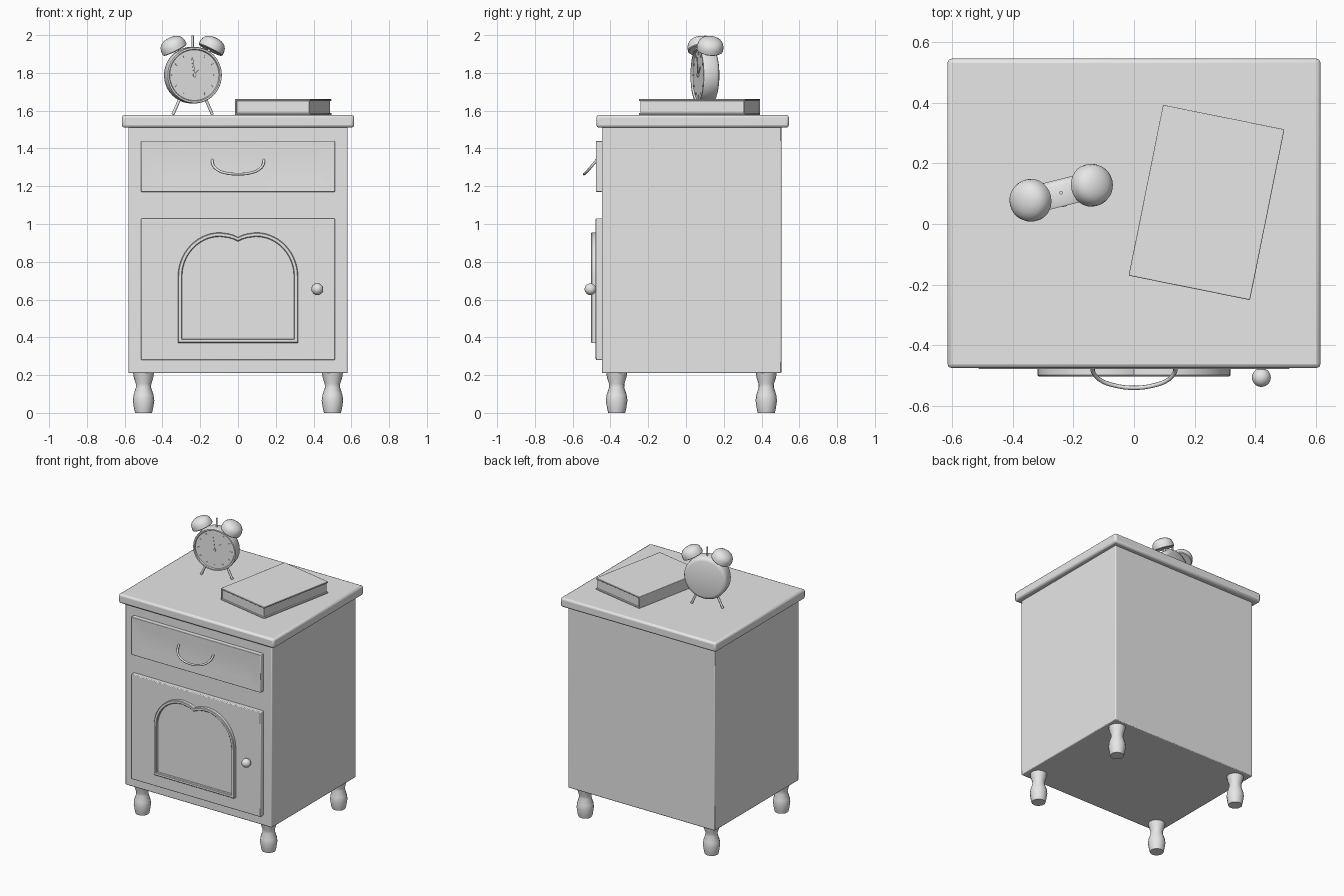
import bpy, bmesh, math
from mathutils import Matrix, Vector

if "Cube" in bpy.data.objects:
    bpy.data.objects.remove(bpy.data.objects["Cube"])

grey = bpy.data.materials.new("plain grey")
grey.diffuse_color = (0.8, 0.8, 0.8, 1)
grey.use_nodes = True
grey.node_tree.nodes["Principled BSDF"].inputs["Base Color"].default_value = grey.diffuse_color


def finish(name, bm, matrix=Matrix(), smooth=True, bevel=0):
    bmesh.ops.recalc_face_normals(bm, faces=bm.faces)
    me = bpy.data.meshes.new(name)
    bm.to_mesh(me)
    bm.free()
    me.materials.append(grey)
    ob = bpy.data.objects.new(name, me)
    bpy.context.collection.objects.link(ob)
    ob.matrix_world = matrix
    if bevel:
        mod = ob.modifiers.new("soft edges", 'BEVEL')
        mod.width, mod.segments, mod.limit_method = bevel, 2, 'ANGLE'
    if smooth:
        bpy.ops.object.select_all(action='DESELECT')
        ob.select_set(True)
        bpy.context.view_layer.objects.active = ob
        bpy.ops.object.shade_smooth_by_angle(angle=math.radians(40))
    return ob


def box_mesh(lo, hi):
    lo, hi = Vector(lo), Vector(hi)
    bm = bmesh.new()
    bmesh.ops.create_cube(bm, size=1)
    for v in bm.verts:
        v.co = (lo + hi) / 2 + v.co * (hi - lo)
    return bm


def box(name, lo, hi, bevel=0, matrix=Matrix()):
    return finish(name, box_mesh(lo, hi), matrix, bool(bevel), bevel)


def lathe(name, profile, matrix=Matrix(), steps=24):
    """Spin (radius, height) points about z."""
    bm = bmesh.new()
    vs = [bm.verts.new((r, 0, h)) for r, h in profile]
    es = [bm.edges.new(p) for p in zip(vs, vs[1:])]
    bmesh.ops.spin(bm, geom=vs + es, axis=(0, 0, 1), cent=(0, 0, 0),
                   angle=math.tau, steps=steps, use_duplicate=False)
    bmesh.ops.remove_doubles(bm, verts=bm.verts, dist=1e-5)
    return finish(name, bm, matrix)


def rod(name, a, b, r, matrix=Matrix(), sides=12):
    a, b = Vector(a), Vector(b)
    d = b - a
    m = Matrix.Translation(a) @ d.to_track_quat('Z', 'Y').to_matrix().to_4x4()
    return lathe(name, [(0, 0), (r, 0), (r, d.length), (0, d.length)], matrix @ m, sides)


# Cabinet body and top
box("cabinet_body", (-.58, -.446, .21), (.58, .505, 1.52), .006)
box("cabinet_top", (-.615, -.475, 1.51), (.615, .545, 1.577), .014)

# Turned feet
foot = [(0, 0), (.045, 0), (.05, .02), (.057, .065), (.053, .095), (.04, .135),
        (.041, .155), (.051, .185), (.056, .215), (0, .215)]
for x in (-.5, .5):
    for y in (-.367, .425):
        lathe("foot", foot, Matrix.Translation((x, y, 0)), 16)

# Drawer front with a shallow recessed panel
bm = box_mesh((-.513, -.478, 1.17), (.513, -.44, 1.44))
front = min(bm.faces, key=lambda f: f.calc_center_median().y)
bmesh.ops.inset_region(bm, faces=[front], thickness=.03)
for v in front.verts:
    v.co = (math.copysign(.41, v.co.x), -.472, 1.38 if v.co.z > 1.305 else 1.235)
finish("drawer_front", bm, bevel=.004)

# Door
box("door", (-.513, -.478, .28), (.513, -.44, 1.03), .005)

# Drawer pull: tilted bow
half = [(.137, -.472, 1.34), (.133, -.492, 1.315), (.11, -.515, 1.288),
        (.065, -.532, 1.27), (0, -.54, 1.264)]
path = [(-x, y, z) for x, y, z in half] + half[-2::-1]
cu = bpy.data.curves.new("drawer_pull", 'CURVE')
cu.dimensions, cu.bevel_depth, cu.bevel_resolution = '3D', .007, 2
cu.use_fill_caps = True
cu.materials.append(grey)
sp = cu.splines.new('BEZIER')
sp.bezier_points.add(len(path) - 1)
for p, co in zip(sp.bezier_points, path):
    p.co = co
    p.handle_left_type = p.handle_right_type = 'AUTO'
sp.resolution_u = 5
bpy.context.collection.objects.link(bpy.data.objects.new("drawer_pull", cu))

# Door knob
knob = [(0, -.02), (.013, -.02), (.013, .008)]
knob += [(.031 * math.sin(a), .03 - .031 * math.cos(a))
         for a in (math.radians(d) for d in range(30, 181, 15))]
lathe("door_knob", knob, Matrix.Translation((.42, -.476, .655)) @ Matrix.Rotation(math.pi / 2, 4, 'X'))


# Double-arched window in the door
def arch(inset):
    pts = [(.318 - inset, .37 + inset)]
    for i in range(15):
        a = math.pi / 2 * i / 14
        pts.append((.095 + (.223 - inset) * math.cos(a), .72 + (.235 - inset) * math.sin(a)))
    pts += [(.05, .949 - inset), (.02, .94 - inset), (0, .93 - inset)]
    return pts + [(-x, z) for x, z in pts[-2::-1]]


bm = bmesh.new()
rings = [[bm.verts.new((x, y, z)) for x, z in arch(i)]
         for i, y in ((0, -.47), (0, -.498), (.004, -.502), (.018, -.502), (.022, -.498), (.022, -.47))]
n = len(rings[0])
for a, b in zip(rings, rings[1:]):
    for i in range(n):
        j = (i + 1) % n
        bm.faces.new((a[i], a[j], b[j], b[i]))
finish("window_frame", bm)
bm = bmesh.new()
bm.faces.new([bm.verts.new((x, -.484, z)) for x, z in arch(.02)])
finish("window_pane", bm, smooth=False)

# Book: two covers, spine and page block
book = Matrix.Translation((.239, .071, 1.577)) @ Matrix.Rotation(math.radians(-11.4), 4, 'Z')
box("book_back_cover", (-.204, -.287, 0), (.204, .287, .01), .003, book)
box("book_front_cover", (-.204, -.287, .074), (.204, .287, .084), .003, book)
box("book_spine", (-.204, -.287, .002), (-.194, .287, .082), .003, book)
box("book_pages", (-.197, -.279, .008), (.196, .279, .076), 0, book)

# Alarm clock, built around its centre facing -y
clock = Matrix.Translation((-.24, .103, 1.788)) @ Matrix.Rotation(math.radians(14), 4, 'Z')
facing = clock @ Matrix.Rotation(math.pi / 2, 4, 'X')
lathe("clock_case", [(0, -.045), (.125, -.045), (.142, -.039), (.15, -.026), (.15, .037),
                     (.147, .045), (.138, .045), (.134, .036), (0, .036)], facing, 40)

# Dial marks and hands
for k in range(12):
    turn = clock @ Matrix.Rotation(math.tau * k / 12, 4, 'Y')
    size = .009 if k % 3 == 0 else .006
    box("dial_mark", (-.003, -.041, .115 - size), (.003, -.035, .115 + size), 0, turn)
for name, length, angle, y in (("minute_hand", .095, -8, -.044), ("hour_hand", .06, 45, -.041)):
    turn = clock @ Matrix.Rotation(math.radians(angle), 4, 'Y')
    box(name, (-.004, y, -.012), (.004, y + .003, length), 0, turn)
lathe("hand_hub", [(0, .034), (.008, .034), (.008, .047), (0, .047)], facing, 12)

# Bells, posts and legs, mirrored; hammer pin in the middle
bell = [(0, 0), (.066, 0), (.07, .004), (.07, .024), (.065, .043), (.054, .057),
        (.036, .067), (.018, .071), (0, .073)]
for s in (-1, 1):
    tilt = Matrix.Translation((.096 * s, 0, .132)) @ Matrix.Rotation(math.radians(27 * s), 4, 'Y')
    lathe("clock_bell", bell, clock @ tilt, 28)
    rod("bell_post", (.07 * s, 0, .1), (.1 * s, 0, .15), .009, clock)
    rod("clock_leg", (.068 * s, 0, -.12), (.108 * s, 0, -.209), .008, clock)
rod("hammer_pin", (0, 0, .14), (0, 0, .21), .006, clock)
